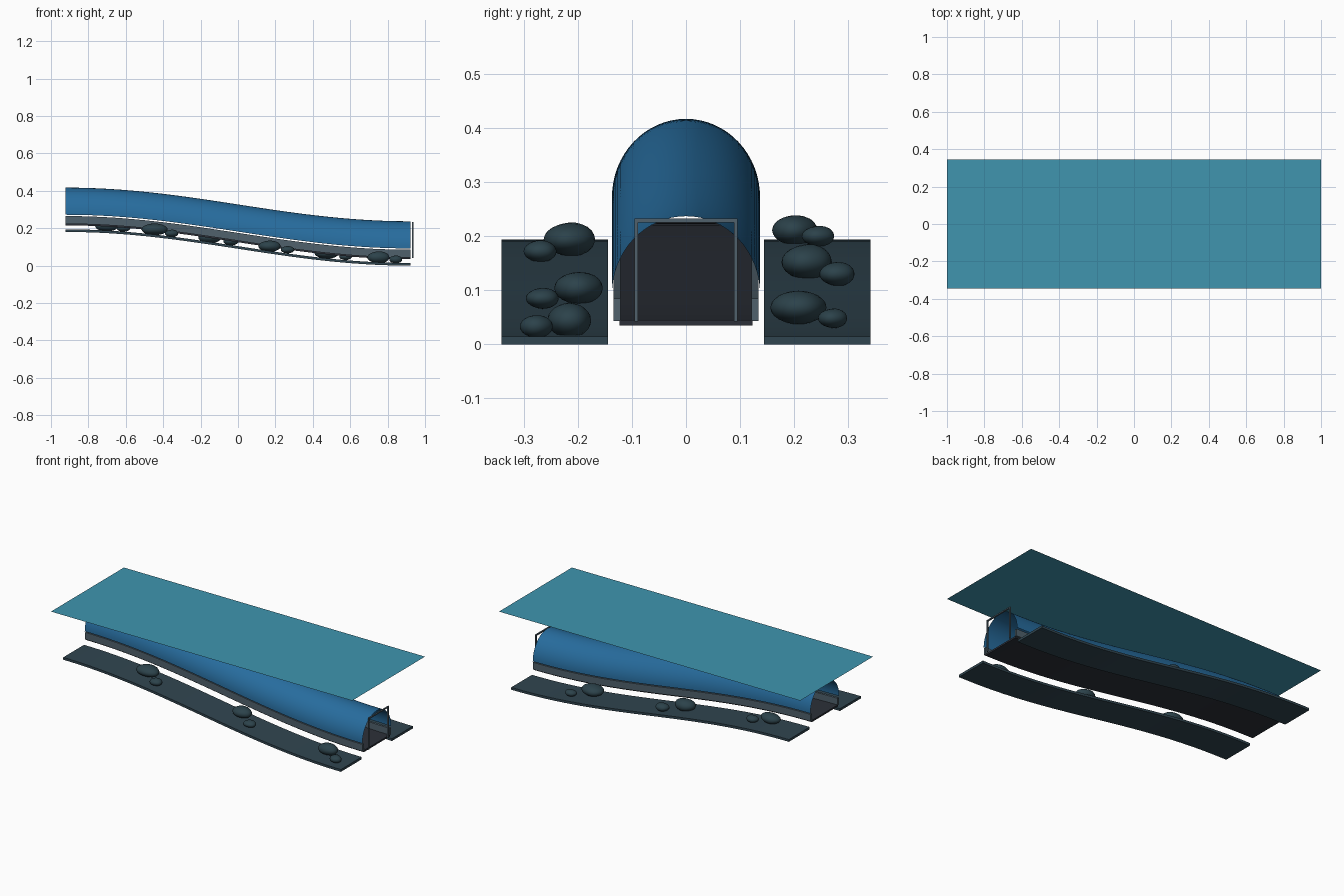
import bpy, bmesh, math, random
from mathutils import Vector

if "Cube" in bpy.data.objects:
    bpy.data.objects.remove(bpy.data.objects["Cube"])

random.seed(4)
LEN, DROP, STEPS = 0.922, 0.18, 48


def mat(name, r, g, b):
    m = bpy.data.materials.new(name)
    m.diffuse_color = (r, g, b, 1)
    m.use_nodes = True
    m.node_tree.nodes["Principled BSDF"].inputs["Base Color"].default_value = m.diffuse_color
    return m


WATER = mat("water", 0.05, 0.30, 0.43)
GLASS = mat("blue_glass", 0.02, 0.15, 0.34)
DARK = mat("dark_floor", 0.025, 0.03, 0.04)
METAL = mat("grey_metal", 0.08, 0.12, 0.15)
BED = mat("seabed", 0.03, 0.06, 0.08)
ROCK = mat("rock", 0.025, 0.055, 0.07)


def slope(x):
    """Height of the S-shaped descent above its low end."""
    t = (x + LEN) / (2 * LEN)
    return DROP * (1 + math.cos(math.pi * t)) / 2


def finish(name, bm, material, smooth=True):
    me = bpy.data.meshes.new(name)
    bmesh.ops.recalc_face_normals(bm, faces=bm.faces)
    bm.to_mesh(me)
    bm.free()
    ob = bpy.data.objects.new(name, me)
    bpy.context.collection.objects.link(ob)
    me.materials.append(material)
    if smooth:
        bpy.ops.object.select_all(action='DESELECT')
        bpy.context.view_layer.objects.active = ob
        ob.select_set(True)
        bpy.ops.object.shade_smooth_by_angle(angle=math.radians(35))
    return ob


def sweep(name, profile, material, closed=True):
    """Carry a (y, z) profile along the descent."""
    bm = bmesh.new()
    rings = []
    for i in range(STEPS + 1):
        x = -LEN + 2 * LEN * i / STEPS
        rings.append([bm.verts.new((x, y, z + slope(x))) for y, z in profile])
    n = len(profile)
    for a, b in zip(rings, rings[1:]):
        for j in range(n if closed else n - 1):
            k = (j + 1) % n
            bm.faces.new((a[j], b[j], b[k], a[k]))
    if closed:
        bm.faces.new(rings[0])
        bm.faces.new(rings[-1])
    return finish(name, bm, material)


def rect(y0, y1, z0, z1):
    return [(y0, z0), (y1, z0), (y1, z1), (y0, z1)]


def box(name, centre, size, material):
    bm = bmesh.new()
    bmesh.ops.create_cube(bm, size=1)
    bmesh.ops.scale(bm, vec=size, verts=bm.verts)
    bmesh.ops.translate(bm, vec=centre, verts=bm.verts)
    return finish(name, bm, material, False)


# Water surface sheet
bm = bmesh.new()
bmesh.ops.create_grid(bm, x_segments=1, y_segments=1, size=1)
bmesh.ops.scale(bm, vec=(1, 0.346, 1), verts=bm.verts)
bmesh.ops.translate(bm, vec=(0, 0, 0.45), verts=bm.verts)
finish("water_surface", bm, WATER, False)

# Glass vault
arch = [(0.137 * math.cos(math.pi * i / 32), 0.092 + 0.145 * math.sin(math.pi * i / 32))
        for i in range(33)]
sweep("glass_vault", arch, GLASS, closed=False)

# Walkway, kerbs and seabed strips
sweep("walkway_floor", rect(-0.123, 0.123, 0.035, 0.045), DARK)
for side, s in (("front", -1), ("back", 1)):
    sweep(side + "_kerb", rect(s * 0.121, s * 0.134, 0.043, 0.085), METAL)
    sweep(side + "_seabed", rect(s * 0.144, s * 0.341, 0.0, 0.014), BED)

# Gate frame at the low end
for side, s in (("front", -1), ("back", 1)):
    box(side + "_gate_post", (0.933, s * 0.092, 0.137), (0.008, 0.007, 0.190), METAL)
box("gate_lintel", (0.933, 0, 0.229), (0.008, 0.191, 0.007), METAL)

# Rocks: centre x, y, z then half sizes
rocks = [
    (-0.446, -0.216, 0.194, 0.070, 0.048, 0.031), (-0.355, -0.270, 0.172, 0.036, 0.031, 0.020),
    (0.168, -0.199, 0.104, 0.058, 0.044, 0.030), (0.265, -0.266, 0.085, 0.037, 0.031, 0.019),
    (0.750, -0.216, 0.044, 0.060, 0.041, 0.032), (0.843, -0.277, 0.033, 0.034, 0.030, 0.021),
    (-0.703, 0.201, 0.211, 0.060, 0.041, 0.028), (-0.612, 0.244, 0.200, 0.036, 0.030, 0.019),
    (-0.150, 0.223, 0.152, 0.062, 0.047, 0.033), (-0.038, 0.279, 0.130, 0.040, 0.033, 0.022),
    (0.473, 0.208, 0.068, 0.066, 0.052, 0.031), (0.575, 0.271, 0.048, 0.034, 0.027, 0.018),
]
for i, (x, y, z, a, b, c) in enumerate(rocks):
    bm = bmesh.new()
    bmesh.ops.create_icosphere(bm, subdivisions=3, radius=1)
    ph = random.uniform(0, 6)
    for v in bm.verts:
        p = v.co.copy()
        v.co = p * (1 + 0.04 * math.sin(3 * p.x + ph) * math.cos(3 * p.y - ph))
    bmesh.ops.scale(bm, vec=(a, b, c), verts=bm.verts)
    bmesh.ops.translate(bm, vec=(x, y, z), verts=bm.verts)
    finish(f"rock_{i + 1}", bm, ROCK)
